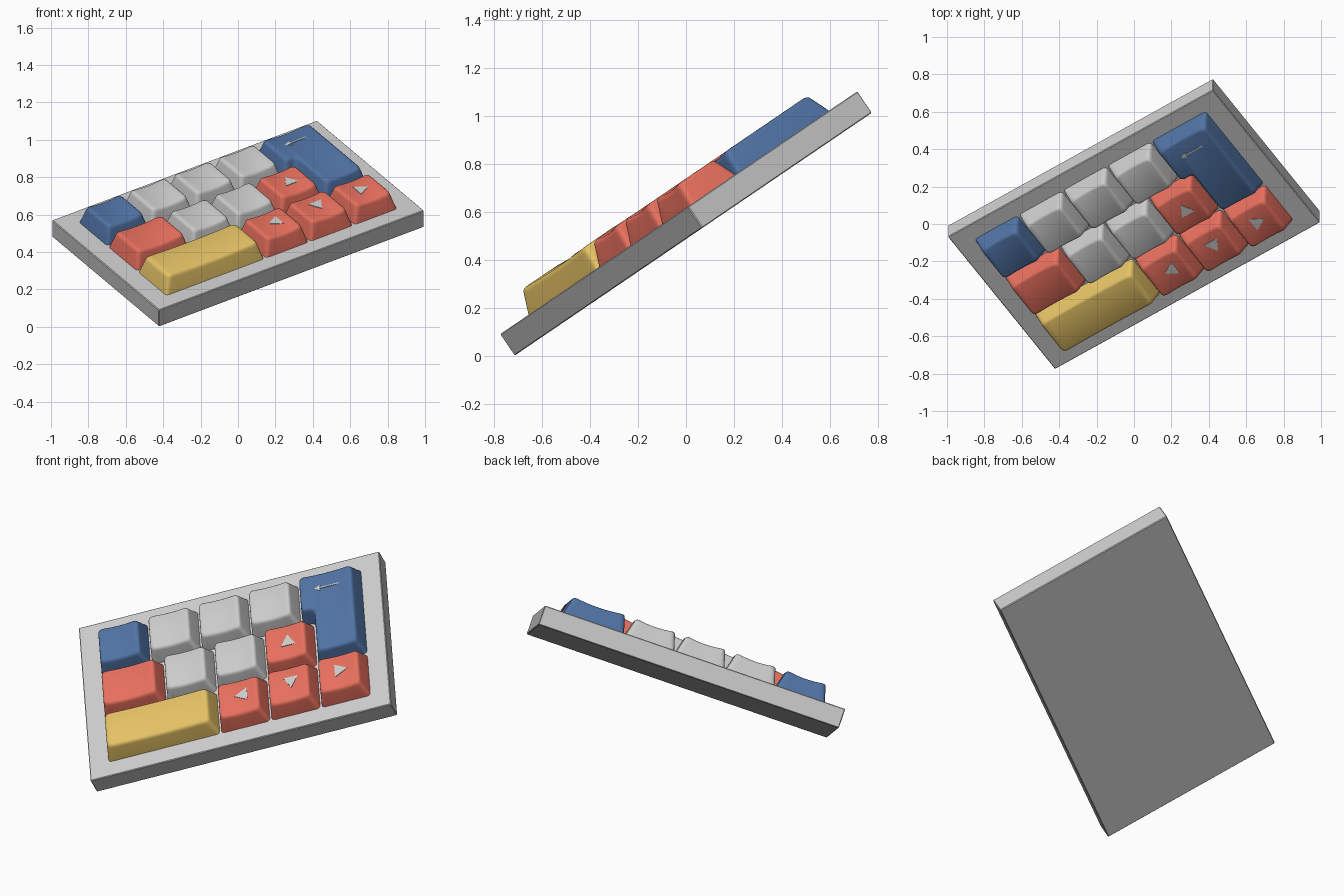
import bpy, bmesh, math
from mathutils import Matrix, Vector

if "Cube" in bpy.data.objects:
    bpy.data.objects.remove(bpy.data.objects["Cube"])

W, H, T = 1.705, 1.03, 0.108        # plate size
U = 0.285                           # key pitch
KH = 0.104                          # key height
TILT, SPIN = math.radians(34.2), math.radians(33.8)

span = W * math.sin(SPIN) + H * math.cos(SPIN)
PLACE = (Matrix.Translation((0, -T * math.sin(TILT) / 2,
                             span / 2 * math.sin(TILT) + T * math.cos(TILT)))
         @ Matrix.Rotation(TILT, 4, 'X') @ Matrix.Rotation(SPIN, 4, 'Z'))


def material(name, rgb):
    m = bpy.data.materials.new(name)
    m.diffuse_color = (*rgb, 1)
    m.use_nodes = True
    m.node_tree.nodes["Principled BSDF"].inputs["Base Color"].default_value = m.diffuse_color
    return m


BLUE = material("blue", (0.08, 0.17, 0.37))
RED = material("red", (0.80, 0.16, 0.11))
YELLOW = material("yellow", (0.78, 0.54, 0.13))


def finish(name, bm, mat=None, angle=40):
    bmesh.ops.recalc_face_normals(bm, faces=bm.faces)
    me = bpy.data.meshes.new(name)
    bm.to_mesh(me)
    bm.free()
    me.shade_smooth()
    me.set_sharp_from_angle(angle=math.radians(angle))
    if mat:
        me.materials.append(mat)
    ob = bpy.data.objects.new(name, me)
    bpy.context.collection.objects.link(ob)
    ob.matrix_world = PLACE
    return ob


def rounded(poly, inset, r, steps=5):
    """Inset a counter-clockwise outline and round its corners."""
    out, n = [], len(poly)
    for i in range(n):
        v = Vector(poly[i])
        d1 = (v - Vector(poly[i - 1])).normalized()
        d2 = (Vector(poly[(i + 1) % n]) - v).normalized()
        p = v + inset * (Vector((-d1.y, d1.x)) + Vector((-d2.y, d2.x)))
        a, b = p - d1 * r, p + d2 * r
        for k in range(steps + 1):
            t = k / steps
            out.append(a * (1 - t) ** 2 + p * 2 * t * (1 - t) + b * t * t)
    return out


def keycap(name, poly, mat=None, dish=0.012):
    # tapered stack of rounded outlines with a soft top edge
    bm = bmesh.new()
    profile = [(0, 0.005, 0.022), (KH - 0.020, 0.027, 0.030), (KH - 0.009, 0.031, 0.030),
               (KH - 0.003, 0.037, 0.028), (KH, 0.045, 0.024)]
    loops = [[bm.verts.new((p.x, p.y, z)) for p in rounded(poly, ins, r)]
             for z, ins, r in profile]
    for lo, hi in zip(loops, loops[1:]):
        for i in range(len(lo)):
            j = (i + 1) % len(lo)
            bm.faces.new((lo[i], lo[j], hi[j], hi[i]))
    bm.faces.new(loops[0][::-1])
    bm.faces.new(loops[-1])
    # slice across the width, then sink the middle into a shallow scoop
    xs = [p[0] for p in poly]
    cx, hw = (min(xs) + max(xs)) / 2, (max(xs) - min(xs)) / 2 - 0.03
    for k in range(-5, 6):
        bmesh.ops.bisect_plane(bm, geom=bm.verts[:] + bm.edges[:] + bm.faces[:], dist=1e-5,
                               plane_co=(cx + hw * k / 6, 0, 0), plane_no=(1, 0, 0))
    for v in bm.verts:
        s = max(0, 1 - ((v.co.x - cx) / hw) ** 2)
        v.co.z -= dish * s * v.co.z / KH
    return finish(name, bm, mat)


def inlay(name, polys):
    # thin symbol standing just proud of a key top
    bm = bmesh.new()
    for poly in polys:
        lo = [bm.verts.new((x, y, KH - 0.03)) for x, y in poly]
        hi = [bm.verts.new((x, y, KH - 0.0085)) for x, y in poly]
        bm.faces.new(lo[::-1])
        bm.faces.new(hi)
        for i in range(len(poly)):
            j = (i + 1) % len(poly)
            bm.faces.new((lo[i], lo[j], hi[j], hi[i]))
    return finish(name, bm, angle=20)


X0, Y0 = -5.25 * U / 2, -1.5 * U


def rect(col, row, width):
    x, y = X0 + col * U, Y0 + row * U
    return [(x, y), (x + width * U, y), (x + width * U, y + U), (x, y + U)]


# base plate
bm = bmesh.new()
bmesh.ops.create_cube(bm, size=1, matrix=Matrix.Translation((0, 0, -T / 2))
                      @ Matrix.Diagonal((W, H, T, 1)))
bmesh.ops.bevel(bm, geom=bm.edges[:], offset=0.004, segments=1, affect='EDGES')
finish("base_plate", bm, angle=20)

# rectangular keys: name, column, row, width, colour
KEYS = [("corner_key", 0, 2, 1, BLUE), ("top_key_1", 1, 2, 1, None),
        ("top_key_2", 2, 2, 1, None), ("top_key_3", 3, 2, 1, None),
        ("side_key", 0, 1, 1.25, RED), ("middle_key_1", 1.25, 1, 1, None),
        ("middle_key_2", 2.25, 1, 1, None), ("up_key", 3.25, 1, 1, RED),
        ("wide_key", 0, 0, 2.25, YELLOW), ("left_key", 2.25, 0, 1, RED),
        ("down_key", 3.25, 0, 1, RED), ("right_key", 4.25, 0, 1, RED)]
for name, col, row, width, mat in KEYS:
    keycap(name, rect(col, row, width), mat, 0.008 if width > 2 else 0.012)

# L-shaped key
xr, xm, xl = X0 + 5.25 * U, X0 + 4.25 * U, X0 + 4 * U
y1, y2, y3 = Y0 + U, Y0 + 2 * U, Y0 + 3 * U
keycap("l_shaped_key", [(xm, y1), (xr, y1), (xr, y3), (xl, y3), (xl, y2), (xm, y2)], BLUE)

# triangle symbols on the direction keys
for name, col, row, turn in [("up", 3.25, 1, 90), ("left", 2.25, 0, 180),
                             ("down", 3.25, 0, 270), ("right", 4.25, 0, 0)]:
    cx, cy = X0 + (col + 0.5) * U + 0.012, Y0 + (row + 0.5) * U + 0.01
    c, s = math.cos(math.radians(turn)), math.sin(math.radians(turn))
    tri = [(-0.036, -0.041), (0.036, 0), (-0.036, 0.041)]
    inlay(name + "_triangle", [[(cx + c * x - s * y, cy + s * x + c * y) for x, y in tri]])

# thin arrow symbol on the L-shaped key
ax, ay = (xl + xr) / 2, y3 - U / 2 + 0.015
shaft = [(ax - 0.06, ay - 0.004), (ax + 0.07, ay - 0.004),
         (ax + 0.07, ay + 0.004), (ax - 0.06, ay + 0.004)]
head = [(ax - 0.07, ay), (ax - 0.03, ay - 0.02), (ax - 0.04, ay), (ax - 0.03, ay + 0.02)]
inlay("arrow_symbol", [shaft, head])
